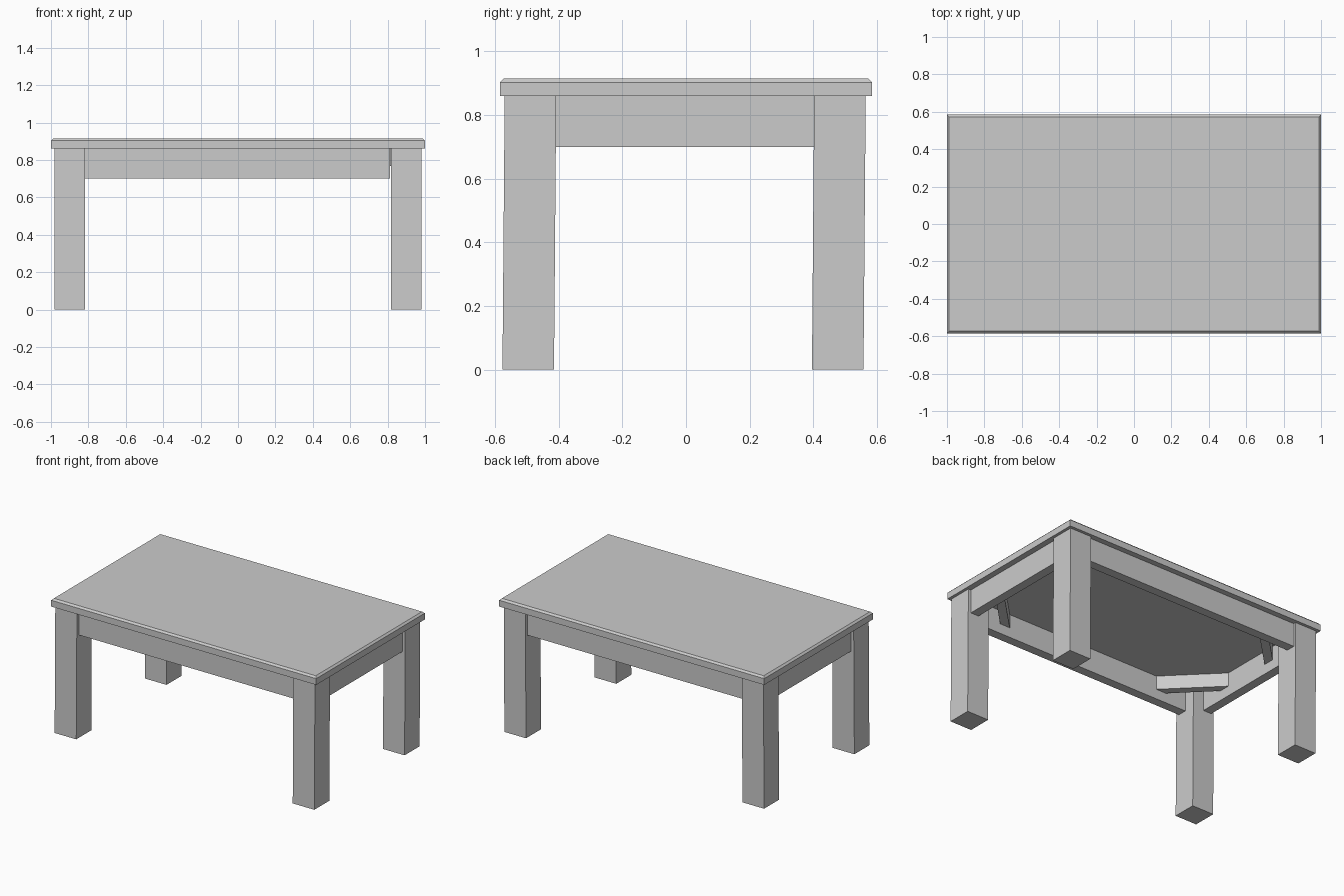
import bpy, bmesh, math
from mathutils import Matrix

if "Cube" in bpy.data.objects:
    bpy.data.objects.remove(bpy.data.objects["Cube"])


def make_object(name, bm):
    bmesh.ops.recalc_face_normals(bm, faces=bm.faces)
    mesh = bpy.data.meshes.new(name)
    bm.to_mesh(mesh)
    bm.free()
    obj = bpy.data.objects.new(name, mesh)
    bpy.context.collection.objects.link(obj)
    return obj


def box_mesh(x, y, z):
    """Box from (min, max) ranges on each axis."""
    bm = bmesh.new()
    bmesh.ops.create_cube(bm, size=1)
    for v in bm.verts:
        v.co = [r[0] if c < 0 else r[1] for c, r in zip(v.co, (x, y, z))]
    return bm


def prism(name, outline, z0, z1):
    """Vertical prism over a plan outline."""
    bm = bmesh.new()
    face = bm.faces.new([bm.verts.new((x, y, z0)) for x, y in outline])
    ext = bmesh.ops.extrude_face_region(bm, geom=[face])["geom"]
    top = [g for g in ext if isinstance(g, bmesh.types.BMVert)]
    bmesh.ops.translate(bm, verts=top, vec=(0, 0, z1 - z0))
    return make_object(name, bm)


UNDER = 0.86

# Tabletop with a small chamfer round the upper edge
bm = box_mesh((-1, 1), (-0.585, 0.585), (UNDER, 0.915))
rim = [e for e in bm.edges if all(v.co.z > 0.9 for v in e.verts)]
bmesh.ops.bevel(bm, geom=rim, offset=0.012, segments=1, affect='EDGES')
make_object("tabletop", bm)

# Legs, leaning very slightly in y
for sx, side in ((-1, "left"), (1, "right")):
    for y0, end in ((-0.57, "front"), (0.403, "back")):
        bm = box_mesh(sorted((sx * 0.98, sx * 0.817)), (y0, y0 + 0.162), (0, UNDER))
        for v in bm.verts:
            if v.co.z < 0.1:
                v.co.y -= 0.007
        make_object(f"{end}_{side}_leg", bm)

# Aprons between the legs
for s, end, side in ((-1, "front", "left"), (1, "back", "right")):
    make_object(f"{end}_apron", box_mesh(
        (-0.82, 0.813), sorted((s * 0.547, s * 0.485)), (0.70, UNDER)))
    make_object(f"{side}_apron", box_mesh(
        sorted((s * 0.96, s * 0.898)), (-0.41, 0.405), (0.70, UNDER)))

# Diagonal corner braces, mitred against the aprons
WX, WY, INNER, OUTER = 0.898, 0.485, 1.07, 1.147
for sx, side in ((-1, "left"), (1, "right")):
    for sy, end in ((-1, "front"), (1, "back")):
        plan = [(INNER - WY, WY), (OUTER - WY, WY), (WX, OUTER - WX), (WX, INNER - WX)]
        prism(f"{end}_{side}_brace", [(sx * x, sy * y) for x, y in plan], 0.767, UNDER)
